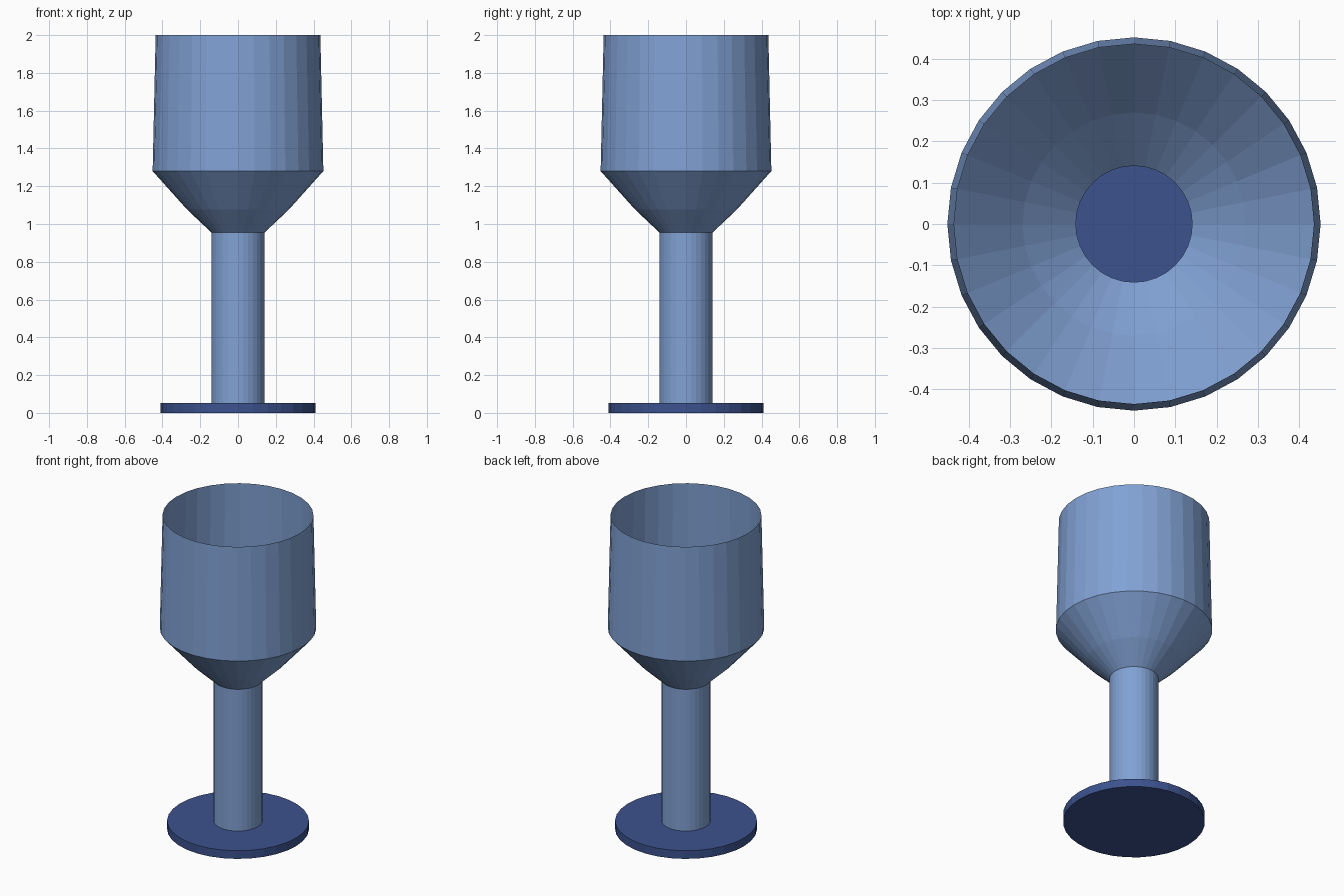
import bpy, bmesh, math

if "Cube" in bpy.data.objects:
    bpy.data.objects.remove(bpy.data.objects["Cube"])

SIDES = 32


def material(name, color):
    m = bpy.data.materials.new(name)
    m.diffuse_color = (*color, 1)
    m.use_nodes = True
    m.node_tree.nodes["Principled BSDF"].inputs["Base Color"].default_value = m.diffuse_color
    return m


def lathe(name, profile, mat, capped=False):
    """Revolve (radius, z) points into a faceted shell, optionally closed."""
    bm = bmesh.new()
    rings = [[bm.verts.new((r * math.cos(math.tau * i / SIDES),
                            r * math.sin(math.tau * i / SIDES), z))
              for i in range(SIDES)] for r, z in profile]
    for a, b in zip(rings, rings[1:]):
        for i in range(SIDES):
            j = (i + 1) % SIDES
            bm.faces.new((a[i], a[j], b[j], b[i]))
    if capped:
        bm.faces.new(rings[0][::-1])
        bm.faces.new(rings[-1])
    mesh = bpy.data.meshes.new(name)
    bm.to_mesh(mesh)
    bm.free()
    mesh.materials.append(mat)
    ob = bpy.data.objects.new(name, mesh)
    bpy.context.collection.objects.link(ob)
    return ob


glass_blue = material("glass_blue", (0.22, 0.36, 0.66))
dark_blue = material("dark_blue", (0.045, 0.085, 0.27))

# Solid foot disc
lathe("foot", [(0.41, 0), (0.41, 0.052)], dark_blue, capped=True)

# Hollow stem opening into the thin-walled bowl
lathe("stem_and_bowl", [(0.141, 0.052), (0.141, 0.955), (0.27, 1.077),
                        (0.452, 1.28), (0.436, 2.0)], glass_blue)
